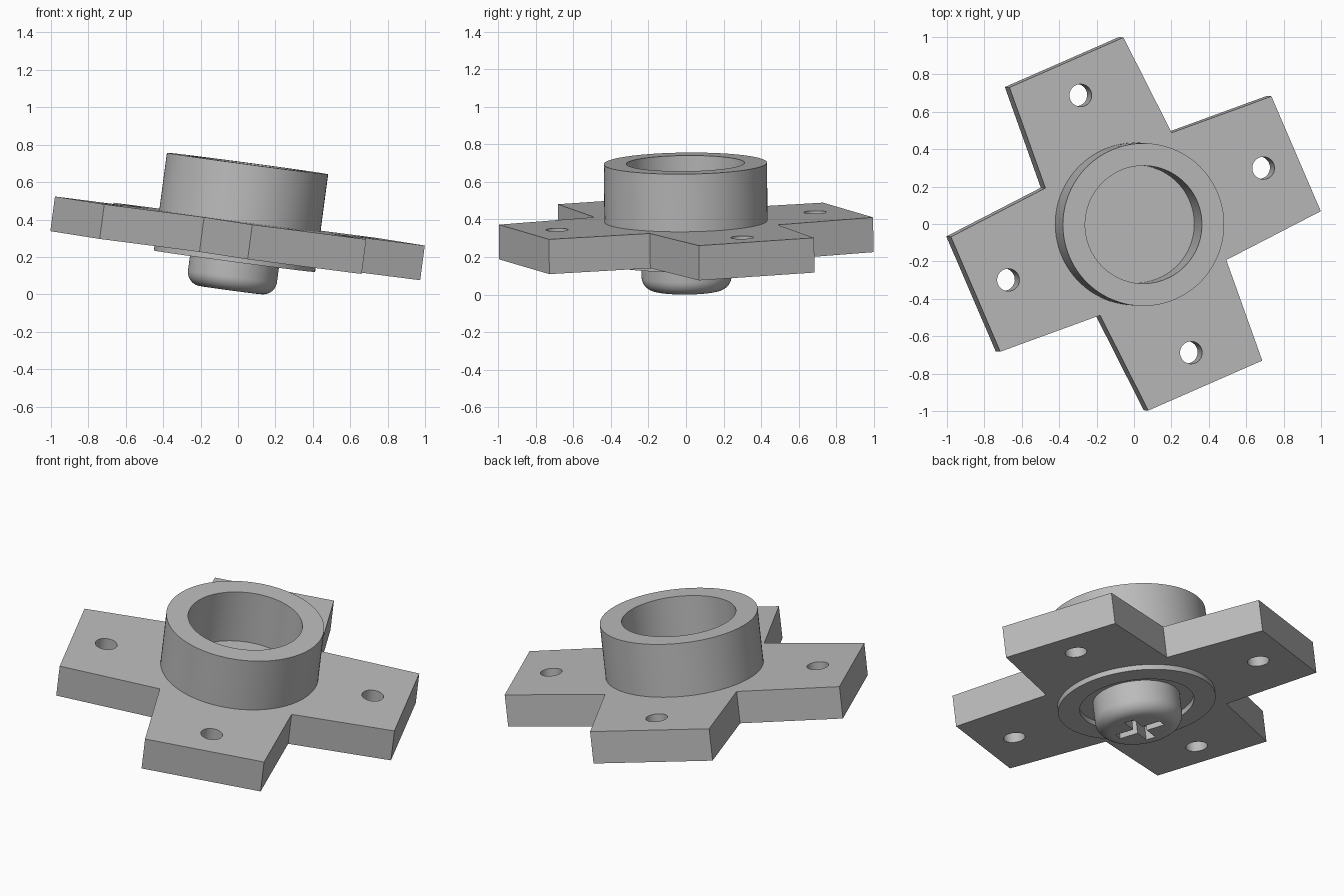
import bpy, bmesh, math
from mathutils import Matrix, Vector

cube = bpy.data.objects.get("Cube")
if cube:
    bpy.data.objects.remove(cube, do_unlink=True)

GREY = (0.5, 0.5, 0.5, 1)
grey = bpy.data.materials.new("plain grey")
grey.use_nodes = True
grey.diffuse_color = GREY
grey.node_tree.nodes["Principled BSDF"].inputs["Base Color"].default_value = GREY

# Local frame: origin at the middle of the plate's upper face
POSE = (Matrix.Translation((0.01, 0, 0.392))
        @ Matrix.Rotation(math.radians(7.6), 4, 'Y')
        @ Matrix.Rotation(math.radians(0.6), 4, 'X')
        @ Matrix.Rotation(math.radians(23.5), 4, 'Z'))
THICK = 0.187
RING_R, BORE_R = 0.435, 0.315
HEAD_R, HEAD_END, FILLET = 0.24, -0.373, 0.075


def finish(name, bm):
    bmesh.ops.remove_doubles(bm, verts=bm.verts, dist=1e-5)
    bmesh.ops.recalc_face_normals(bm, faces=bm.faces)
    mesh = bpy.data.meshes.new(name)
    bm.to_mesh(mesh)
    bm.free()
    mesh.materials.append(grey)
    ob = bpy.data.objects.new(name, mesh)
    bpy.context.collection.objects.link(ob)
    ob.matrix_world = POSE
    return ob


def prism(name, outline, z0, z1):
    bm = bmesh.new()
    face = bm.faces.new([bm.verts.new((x, y, z0)) for x, y in outline])
    top = bmesh.ops.extrude_face_region(bm, geom=[face])["geom"]
    bmesh.ops.translate(bm, vec=(0, 0, z1 - z0),
                        verts=[v for v in top if isinstance(v, bmesh.types.BMVert)])
    return finish(name, bm)


def lathe(name, profile, closed, steps=96):
    bm = bmesh.new()
    verts = [bm.verts.new((r, 0, z)) for r, z in profile]
    pairs = list(zip(verts, verts[1:])) + ([(verts[-1], verts[0])] if closed else [])
    edges = [bm.edges.new(p) for p in pairs]
    bmesh.ops.spin(bm, geom=verts + edges, cent=(0, 0, 0), axis=(0, 0, 1),
                   angle=math.tau, steps=steps, use_merge=False)
    return finish(name, bm)


def four_way(points):
    """Repeat a few outline points around the four quarters."""
    return [(Matrix.Rotation(math.pi / 2 * k, 2) @ Vector(p))[:]
            for k in range(4) for p in points]


def activate(ob):
    bpy.ops.object.select_all(action='DESELECT')
    ob.select_set(True)
    bpy.context.view_layer.objects.active = ob


def cut(ob, cutter):
    cutter.hide_render = True
    mod = ob.modifiers.new("cut", 'BOOLEAN')
    mod.operation, mod.solver, mod.object = 'DIFFERENCE', 'EXACT', cutter
    bpy.context.view_layer.update()
    activate(ob)
    bpy.ops.object.modifier_apply(modifier=mod.name)
    bpy.data.objects.remove(cutter, do_unlink=True)


# Four-armed mounting plate with tapered arms and a bolt hole in each
plate = prism("mounting_plate",
              four_way([(0.942, -0.335), (0.942, 0.335), (0.371, 0.371)]), -THICK, 0)
for k in range(4):
    mid = Matrix.Rotation(math.pi / 2 * k, 2) @ Vector((0.75, 0))
    circle = [(mid.x + 0.06 * math.cos(a), mid.y + 0.06 * math.sin(a))
              for a in (math.tau * i / 40 for i in range(40))]
    cut(plate, prism("hole_cutter", circle, -THICK - 0.1, 0.1))

# Upper collar and the shallow rim underneath
def ring(name, z0, z1):
    return lathe(name, [(BORE_R, z0), (RING_R, z0), (RING_R, z1), (BORE_R, z1)], True)


collar = ring("collar", -0.01, 0.31)
rim = ring("lower_rim", -THICK - 0.03, -THICK + 0.01)

# Rounded screw head with a cross-shaped recess
arc = [(HEAD_R - FILLET + FILLET * math.cos(a), HEAD_END + FILLET - FILLET * math.sin(a))
       for a in (math.pi / 2 * i / 10 for i in range(11))]
head = lathe("screw_head", [(0, -THICK + 0.01), (HEAD_R, -THICK + 0.01)] + arc
             + [(0, HEAD_END)], False)
cross = four_way([(0.135, -0.028), (0.135, 0.028), (0.028, 0.028)])
cut(head, prism("cross_cutter", cross, HEAD_END - 0.1, HEAD_END + 0.08))

for ob in (plate, collar, rim, head):
    activate(ob)
    bpy.ops.object.shade_smooth_by_angle(angle=math.radians(30))
